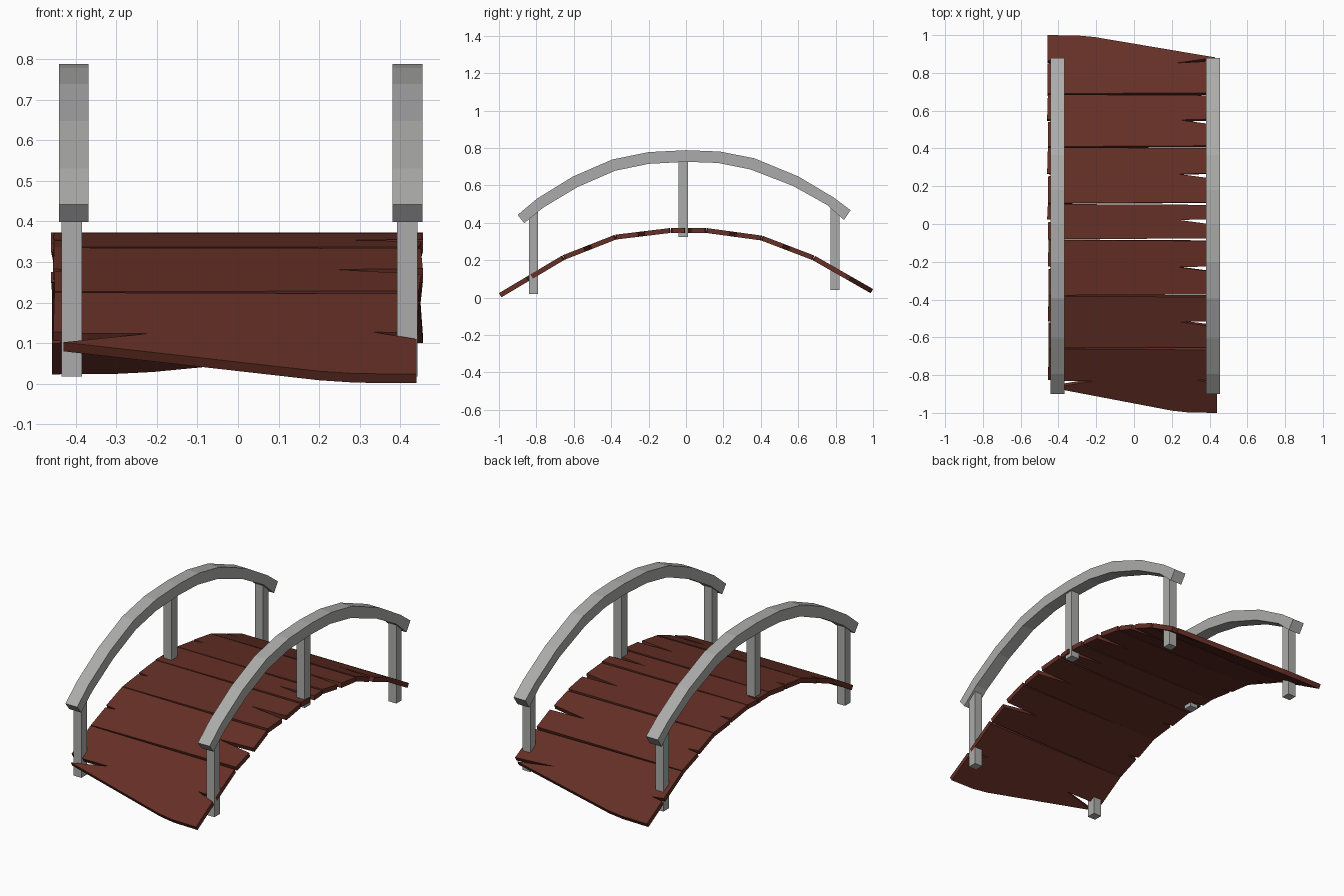
import bpy, bmesh, math

if "Cube" in bpy.data.objects:
    bpy.data.objects.remove(bpy.data.objects["Cube"])


def material(name, rgb):
    m = bpy.data.materials.new(name)
    m.diffuse_color = (*rgb, 1)
    m.use_nodes = True
    m.node_tree.nodes["Principled BSDF"].inputs["Base Color"].default_value = m.diffuse_color
    return m


WOOD = material("dark red brown wood", (0.13, 0.029, 0.019))
GREY = material("grey painted rail", (0.41, 0.41, 0.405))


def prism(name, points, offset, mat):
    """Closed solid: a polygon swept along an offset."""
    bm = bmesh.new()
    a = [bm.verts.new(p) for p in points]
    b = [bm.verts.new([c + d for c, d in zip(p, offset)]) for p in points]
    bm.faces.new(a)
    bm.faces.new(b[::-1])
    for i in range(len(a)):
        j = (i + 1) % len(a)
        bm.faces.new((a[j], a[i], b[i], b[j]))
    bmesh.ops.recalc_face_normals(bm, faces=bm.faces)
    me = bpy.data.meshes.new(name)
    bm.to_mesh(me)
    bm.free()
    me.materials.append(mat)
    ob = bpy.data.objects.new(name, me)
    bpy.context.collection.objects.link(ob)
    return ob


# Arched deck: top-line heights at the plank joints (y, z)
JOINTS = [(-1.0, 0.024), (-0.66, 0.226), (-0.38, 0.336), (-0.083, 0.372),
          (0.108, 0.372), (0.408, 0.331), (0.688, 0.224), (1.0, 0.046)]
THICK = 0.026


def plank(name, i, outline):
    """Lay a plan outline on the i-th straight stretch of the arch."""
    (y0, z0), (y1, z1) = JOINTS[i], JOINTS[i + 1]
    t = (z1 - z0) / (y1 - y0)
    n = math.hypot(1, t)
    prism(name, [(x, y, z0 + (y - y0) * t) for x, y in outline],
          (0, THICK * t / n, -THICK / n), WOOD)


# Middle planks, each split at its right end and nicked at its left end
split_y = [-0.525, -0.235, 0.015, 0.258, 0.545]
for k, s in enumerate(split_y):
    i = k + 1
    a, b = JOINTS[i][0] + 0.002, JOINTS[i + 1][0] - 0.002
    left = -0.452 - 0.004 * (k > 1)
    plank(f"plank_{i}", i, [
        (left, a), (0.445, a + 0.005), (0.452, s - 0.022), (0.24, s + 0.006),
        (0.455, s + 0.012), (0.45, b - 0.005), (left, b),
        (left - 0.004, s + 0.01), (-0.39, s + 0.002), (left, s - 0.006)])

# End planks with slanted, broken outer edges
plank("front_end_plank", 0, [
    (-0.452, -0.662), (-0.455, -0.825), (-0.37, -0.832), (-0.22, -0.832),
    (-0.43, -0.868), (0.2, -0.988), (0.29, -0.998), (0.44, -1.0),
    (0.44, -0.855), (0.33, -0.825), (0.442, -0.832), (0.445, -0.667)])
plank("back_end_plank", 6, [
    (-0.458, 0.690), (0.448, 0.695), (0.455, 0.865), (0.22, 0.852),
    (0.43, 0.882), (-0.21, 0.99), (-0.3, 0.998), (-0.458, 1.0),
    (-0.458, 0.866), (-0.39, 0.858), (-0.458, 0.85)])

# Arched handrails: upper line then lower line in side view (y, z)
UPPER = [(-0.9, 0.442), (-0.795, 0.53), (-0.605, 0.647), (-0.395, 0.738),
         (-0.2, 0.778), (0, 0.788), (0.18, 0.781), (0.365, 0.745),
         (0.6, 0.648), (0.79, 0.535), (0.88, 0.467)]
LOWER = [(-0.865, 0.398), (-0.765, 0.48), (-0.58, 0.591), (-0.38, 0.678),
         (-0.2, 0.715), (0, 0.726), (0.17, 0.72), (0.345, 0.685),
         (0.57, 0.598), (0.755, 0.495), (0.845, 0.415)]
# Posts: name, y range, z range
POSTS = [("front", -0.84, -0.79, 0.018, 0.478),
         ("middle", -0.04, 0.01, 0.325, 0.745),
         ("back", 0.772, 0.82, 0.04, 0.495)]

for side, rail_x, post_x in (("left", -0.441, -0.434), ("right", 0.381, 0.392)):
    prism(f"{side}_handrail", [(rail_x, y, z) for y, z in UPPER + LOWER[::-1]],
          (0.073, 0, 0), GREY)
    for name, y0, y1, z0, z1 in POSTS:
        prism(f"{side}_{name}_post",
              [(post_x, y0, z0), (post_x + 0.05, y0, z0),
               (post_x + 0.05, y1, z0), (post_x, y1, z0)],
              (0, 0, z1 - z0), GREY)
